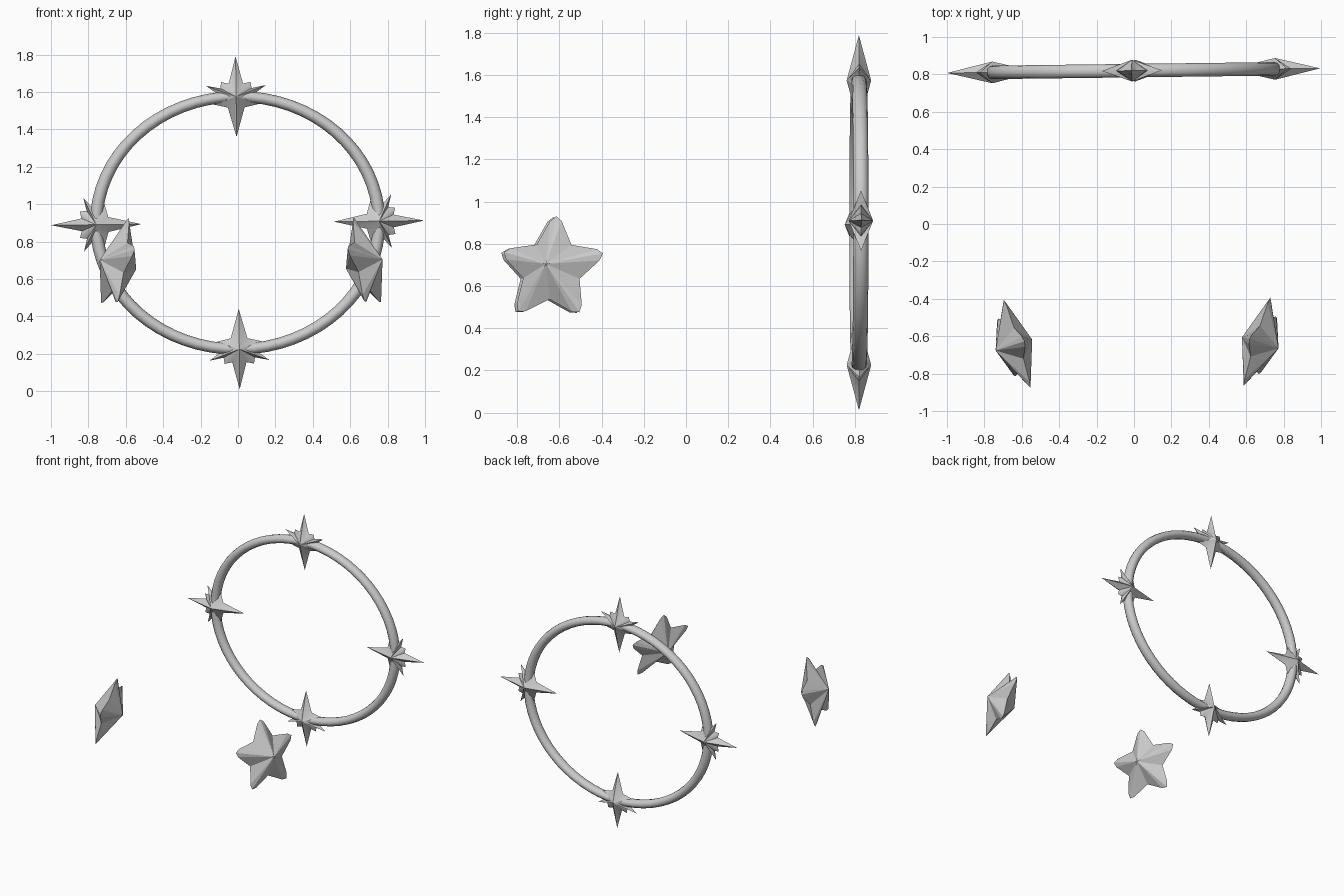
import bpy
import bmesh
from math import sin, cos, pi, radians
from mathutils import Matrix, Vector

cube = bpy.data.objects.get("Cube")
if cube:
    bpy.data.objects.remove(cube, do_unlink=True)

grey = bpy.data.materials.new("plain grey")
grey.use_nodes = True
COLOUR = (0.6, 0.6, 0.6, 1)
grey.diffuse_color = COLOUR
grey.node_tree.nodes["Principled BSDF"].inputs["Base Color"].default_value = COLOUR


def add_object(name, bm, matrix, smooth_angle=None):
    """Place a bmesh in the scene with outward normals."""
    bm.transform(matrix)
    bmesh.ops.recalc_face_normals(bm, faces=bm.faces)
    mesh = bpy.data.meshes.new(name)
    bm.to_mesh(mesh)
    bm.free()
    mesh.materials.append(grey)
    obj = bpy.data.objects.new(name, mesh)
    bpy.context.collection.objects.link(obj)
    if smooth_angle is not None:
        bpy.ops.object.select_all(action="DESELECT")
        obj.select_set(True)
        bpy.context.view_layer.objects.active = obj
        bpy.ops.object.shade_smooth_by_angle(angle=radians(smooth_angle))
    return obj


def double_pyramid(outline, height):
    """Star outline in the local XY plane with an apex on both sides."""
    bm = bmesh.new()
    rim = [bm.verts.new((x, y, 0)) for x, y in outline]
    for side in (1, -1):
        apex = bm.verts.new((0, 0, side * height))
        for a, b in zip(rim, rim[1:] + rim[:1]):
            bm.faces.new((a, b, apex))
    return bm


# Ring: an oval hoop, slightly turned, standing at the back
RADIUS = 0.675
frame = (Matrix.Translation((-0.002, 0.82, 0.9))
         @ Matrix.Rotation(0.0125, 4, "Z")
         @ Matrix.Rotation(-0.0125, 4, "Y")
         @ Matrix.Diagonal((1.12, 1, 1, 1)))
SEGMENTS, SIDES = 64, 12
bm = bmesh.new()
loops = []
for i in range(SEGMENTS):
    a = 2 * pi * i / SEGMENTS
    loop = []
    for j in range(SIDES):
        t = 2 * pi * j / SIDES
        r = RADIUS + 0.03 * cos(t)
        loop.append(bm.verts.new((r * cos(a), 0.036 * sin(t), r * sin(a))))
    loops.append(loop)
for i in range(SEGMENTS):
    one, two = loops[i], loops[(i + 1) % SEGMENTS]
    for j in range(SIDES):
        k = (j + 1) % SIDES
        bm.faces.new((one[j], one[k], two[k], two[j]))
add_object("ring", bm, frame, 60)

# Ring stars: long spikes across the hoop, short spikes on both sides
half = [(0.034, 0.07), (0.07, 0.078), (0.075, 0.045), (0.143, 0.06),
        (0.08, 0.008), (0.11, -0.04), (0.04, -0.058)]
outline = ([(0, 0.215)] + half + [(0, -0.215)]
           + [(-x, y) for x, y in reversed(half)])
stand_up = Matrix.Rotation(pi / 2, 4, "X")
for i, place in enumerate(("top", "left", "bottom", "right")):
    local = (Matrix.Rotation(i * pi / 2, 4, "Y")
             @ Matrix.Translation((0, 0, RADIUS)) @ stand_up)
    add_object(place + "_ring_star", double_pyramid(outline, 0.058),
               frame @ local, 60)

# Loose stars: faceted five-pointed stars with blunt tips, a mirrored pair
outline = []
for i in range(5):
    for turn, r in ((-7, 0.236), (0, 0.258), (7, 0.236), (36, 0.147)):
        a = radians(72 * i + turn + 2)
        outline.append((r * cos(a), r * sin(a)))
normal = Vector((0.1, -0.03, 0.025)).normalized()
up = Vector((-0.07, 0.033, 0.24))
up = (up - normal * up.dot(normal)).normalized()
side = normal.cross(up)
turn = Matrix((up, side, normal)).transposed().to_4x4()
right_place = Matrix.Translation((0.675, -0.635, 0.68)) @ turn
left_place = (Matrix.Translation((0.033, -0.012, -0.003))
              @ Matrix.Diagonal((-1, 1, 1, 1)) @ right_place)
add_object("left_star", double_pyramid(outline, 0.105), right_place)
add_object("right_star", double_pyramid(outline, 0.105), left_place)
